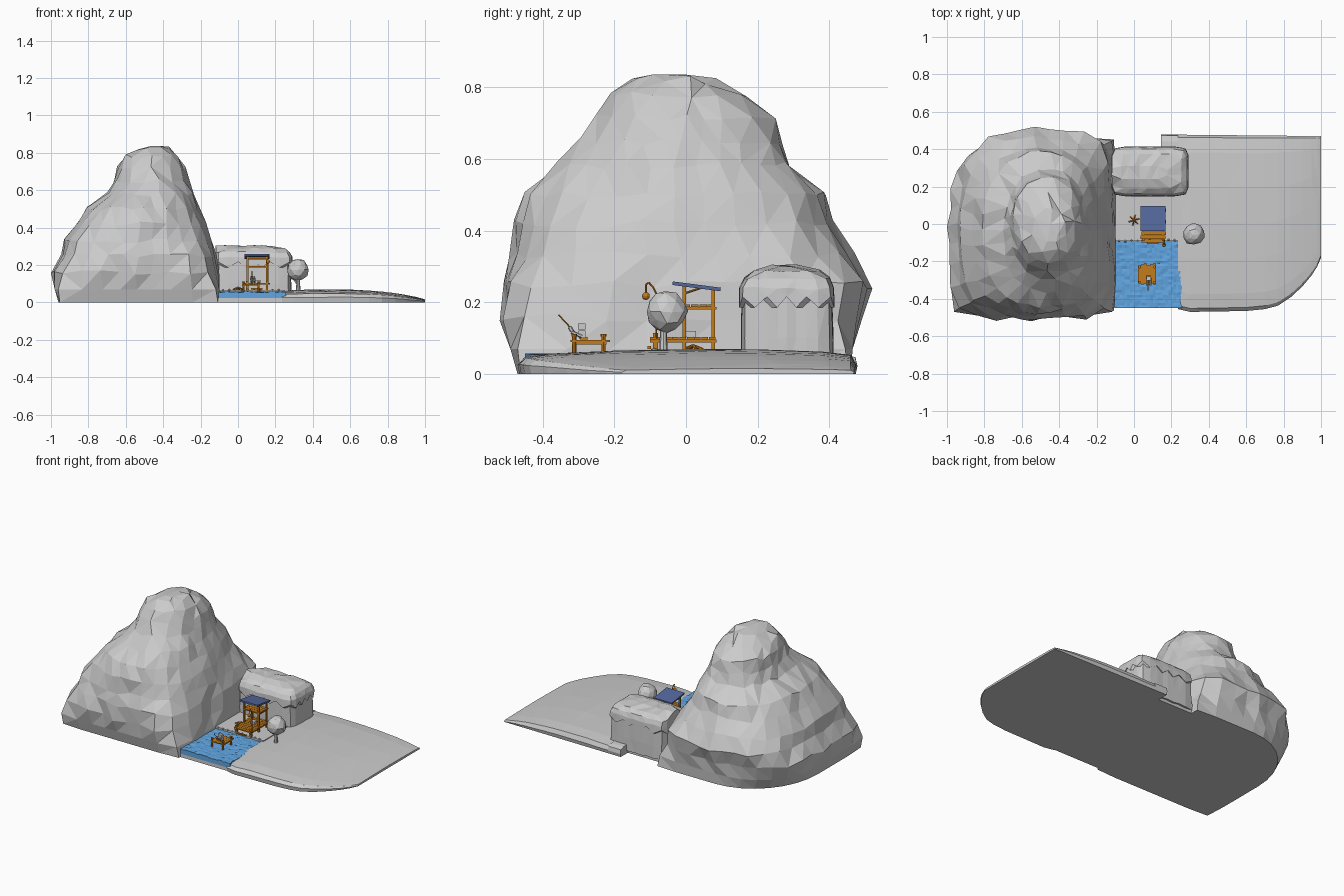
import bpy, bmesh, math, random
from mathutils import Vector, Matrix

if "Cube" in bpy.data.objects:
    bpy.data.objects.remove(bpy.data.objects["Cube"])

random.seed(4)

def material(name, rgb):
    m = bpy.data.materials.new(name)
    m.diffuse_color = (*rgb, 1)
    m.use_nodes = True
    m.node_tree.nodes["Principled BSDF"].inputs["Base Color"].default_value = m.diffuse_color
    return m

STONE = material("stone grey", (0.6, 0.6, 0.6))
WOOD = material("warm wood", (0.55, 0.2, 0.012))
WATER = material("water blue", (0.12, 0.38, 0.76))
ROOF = material("roof blue", (0.09, 0.14, 0.34))

def finish(name, bm, mat):
    bmesh.ops.recalc_face_normals(bm, faces=bm.faces)
    me = bpy.data.meshes.new(name)
    bm.to_mesh(me)
    bm.free()
    me.materials.append(mat)
    ob = bpy.data.objects.new(name, me)
    bpy.context.collection.objects.link(ob)
    return ob

def add_box(bm, x0, x1, y0, y1, z0, z1, tilt=0):
    m = (Matrix.Translation(((x0+x1)/2, (y0+y1)/2, (z0+z1)/2)) @ Matrix.Rotation(tilt, 4, 'X')
         @ Matrix.Diagonal((x1-x0, y1-y0, z1-z0, 1)))
    bmesh.ops.create_cube(bm, size=1, matrix=m)

def add_rod(bm, a, b, r, sides=8, r2=None):
    a, b = Vector(a), Vector(b)
    m = Matrix.Translation((a+b)/2) @ (b-a).to_track_quat('Z', 'Y').to_matrix().to_4x4()
    bmesh.ops.create_cone(bm, cap_ends=True, segments=sides, radius1=r,
                          radius2=r if r2 is None else r2, depth=(b-a).length, matrix=m)

def loft(bm, rings):
    rows = [[bm.verts.new(p) for p in ring] for ring in rings]
    n = len(rows[0])
    for a, b in zip(rows, rows[1:]):
        for i in range(n):
            bm.faces.new((a[i], a[(i+1) % n], b[(i+1) % n], b[i]))
    bm.faces.new(rows[0])
    bm.faces.new(rows[-1])
    bmesh.ops.triangulate(bm, faces=bm.faces[:])

def lerp(table, x):
    for (xa, va), (xb, vb) in zip(table, table[1:]):
        if x <= xb:
            return va + (vb-va)*max(0, (x-xa)/(xb-xa))
    return table[-1][1]

# boxy ring; the back left quarter can be softer than the rest
def superring(x0, x1, y0, y1, z, n, count, jitter, zj=0, soft=None):
    cx, cy, rx, ry = (x0+x1)/2, (y0+y1)/2, (x1-x0)/2, (y1-y0)/2
    pts = []
    for i in range(count):
        a = math.tau*i/count
        c, s = math.cos(a), math.sin(a)
        k = soft if soft and c < -.01 and s > .01 else n
        r = (abs(c)**k + abs(s)**k)**(-1/k)
        if i % (count//4):
            r *= 1 - random.random()*jitter
        pts.append((cx+rx*r*c, cy+ry*r*s, z + random.uniform(-zj, zj)))
    return pts

# mountain: stacked boxy rings that round off towards the summit
levels = [(0, -.96, -.10, -.47, .46, 40, 2), (.07, -.98, -.10, -.49, .465, 16, 2.3),
          (.16, -1.0, -.10, -.52, .49, 6, 2.8), (.25, -.945, -.115, -.51, .52, 4.5, 2.8),
          (.33, -.93, -.14, -.495, .47, 3.6, 2.6), (.42, -.87, -.17, -.48, .41, 3, 2.5),
          (.50, -.81, -.20, -.45, .39, 2.7, 2.4), (.58, -.70, -.235, -.37, .30, 2.5, 2.3),
          (.65, -.665, -.26, -.30, .275, 2.4, 2.3), (.72, -.65, -.28, -.25, .255, 2.3, 2.3),
          (.78, -.61, -.31, -.21, .17, 2.2, 2.2), (.822, -.55, -.36, -.16, .09, 2, 2)]
bm = bmesh.new()
rings = [superring(x0, x1, y0, y1, z, n, 32, .05 if z > .1 else 0, .012 if z > .1 else 0, k)
         for z, x0, x1, y0, y1, n, k in levels]
rings.append(superring(-.47, -.41, -.12, -.0, .836, 2, 32, 0))
loft(bm, rings)
bmesh.ops.remove_doubles(bm, verts=[v for v in bm.verts if v.co.z > .1], dist=.05)
finish("mountain", bm, STONE)

# lowland: cross-sections swept along x with a rounded rim
front = [(.24, -.455), (.3, -.47), (.6, -.465), (.75, -.45), (.87, -.37), (.97, -.25), (1, -.18)]
height = [(.24, .062), (.4, .07), (.6, .068), (.75, .06), (.87, .045), (.96, .027), (1, .015)]
rim = ((0, .4), (.02, .68), (.1, .82), (.3, .94), (.5, 1), (.7, 1), (.9, .9), (.985, .75), (1, .35))
def land_section(x, yf):
    yb, h = .48 - .01*x, lerp(height, x)
    top = [(x, yf+(yb-yf)*t, h*k + random.uniform(-.001, .001)) for t, k in rim]
    return [(x, yf+.005, 0)] + top + [(x, yb-.005, 0)]
bm = bmesh.new()
loft(bm, [land_section(x, lerp(front, x)) for x in
          (.235, .3, .4, .5, .6, .7, .77, .84, .9, .95, .98, 1)])
loft(bm, [land_section(x, .1) for x in (.145, .236)])
finish("lowland", bm, STONE)

# flat camp ground and pond bed
bm = bmesh.new()
add_box(bm, -.12, .25, -.09, .40, 0, .067)
add_box(bm, -.12, .245, -.447, -.08, 0, .024)
finish("camp_ground", bm, STONE)

# pond: rippled block with a ragged shore edge
bm = bmesh.new()
bmesh.ops.create_grid(bm, x_segments=26, y_segments=26, size=.5)
for v in bm.verts:
    u, w = v.co.x+.5, v.co.y+.5
    edge = .252 - .025*max(0, w-.5) + random.uniform(-.006, .006)*(u > .99)
    v.co = (-.105+(edge+.105)*u, -.45+.365*w + random.uniform(-.005, .005)*(w > .99),
            .055 + random.uniform(-.003, .003))
out = bmesh.ops.extrude_edge_only(bm, edges=[e for e in bm.edges if e.is_boundary])
for v in out['geom']:
    if isinstance(v, bmesh.types.BMVert):
        v.co.z = .024
bmesh.ops.contextual_create(bm, geom=[e for e in bm.edges if e.is_boundary])
finish("pond", bm, WATER)

# cave rock: body plus a slightly wider cap with a zigzag hem
def rock_ring(y0, y1, x1, z, j=.02):
    return superring(-.12, x1, y0, y1, z, 9, 32, j, .004)
bm = bmesh.new()
loft(bm, [rock_ring(.155, .412, .285, .02, 0), rock_ring(.153, .412, .285, .1), rock_ring(.155, .408, .28, .22)])
finish("cave_rock", bm, STONE)
bm = bmesh.new()
hem = [(x, y, .186 if i % 2 else .216) for i, (x, y, z) in enumerate(rock_ring(.148, .414, .291, .2, 0))]
loft(bm, [hem, rock_ring(.148, .413, .292, .24), rock_ring(.162, .402, .28, .268),
          rock_ring(.19, .375, .255, .288), rock_ring(.24, .31, .18, .302)])
bmesh.ops.remove_doubles(bm, verts=[v for v in bm.verts if v.co.z > .255], dist=.03)
finish("cave_cap", bm, STONE)

# stilt hut: legs, posts, plank decks, rails and step
bm = bmesh.new()
for x in (.05, .155):
    add_box(bm, x-.006, x+.006, -.092, -.078, .06, .115)
    for y, top in ((-.005, .25), (.076, .24)):
        add_box(bm, x-.005, x+.005, y-.005, y+.005, .06, top)
    add_box(bm, x-.004, x+.004, -.1, .085, .088, .096)
    add_box(bm, x-.004, x+.004, -.01, .085, .18, .187)
    add_rod(bm, (x, -.005, .225), (x, .04, .24), .003)
for i in range(9):
    y = -.1+i*.0205
    add_box(bm, .04-.004*(i % 2), .166+.003*(i % 3), y, y+.018, .096, .104)
for i in range(4):
    y = -.01+i*.0235
    add_box(bm, .042, .164, y, y+.021, .187, .195)
add_box(bm, .045, .16, -.008, -.002, .235, .243)
add_box(bm, .045, .16, .073, .079, .228, .236)
add_box(bm, .07, .13, -.108, -.098, .07, .078)
finish("stilt_hut", bm, WOOD)

bm = bmesh.new()
add_box(bm, .036, .168, -.038, .097, .24, .25, -.13)
finish("hut_roof", bm, ROOF)
bm = bmesh.new()
add_box(bm, .09, .12, 0, .028, .104, .12)
finish("hut_crate", bm, STONE)

# lantern pole with a hanging ball
bm = bmesh.new()
path = [(.16, -.083, .1), (.16, -.083, .225), (.16, -.092, .243), (.16, -.104, .256),
        (.16, -.112, .25), (.16, -.112, .225)]
for a, b in zip(path, path[1:]):
    add_rod(bm, a, b, .0025, 6)
bmesh.ops.create_uvsphere(bm, u_segments=10, v_segments=6, radius=.011,
                          matrix=Matrix.Translation((.16, -.112, .218)))
finish("lantern_pole", bm, WOOD)

# tree: round faceted crown on a forked trunk
bm = bmesh.new()
bmesh.ops.create_icosphere(bm, subdivisions=2, radius=.058, matrix=Matrix.Translation((.32, -.055, .174)))
for v in bm.verts:
    v.co += Vector([random.uniform(-.004, .004) for _ in range(3)])
finish("tree_crown", bm, STONE)
bm = bmesh.new()
add_rod(bm, (.322, -.063, .06), (.322, -.063, .13), .012, 8, .009)
add_rod(bm, (.32, -.063, .095), (.295, -.06, .13), .005, 6)
finish("tree_trunk", bm, STONE)

# fishing jetty: legs, planks, stool and rod
bm = bmesh.new()
for x in (.03, .11):
    for y in (-.312, -.23):
        add_rod(bm, (x, y, .045), (x, y, .108), .006)
        add_rod(bm, (x, y, .105), (x, y, .112), .008)
    add_box(bm, x-.004, x+.004, -.318, -.222, .083, .089)
for i in range(6):
    x = .022+i*.016
    add_box(bm, x, x+.0155, -.317-.006*(i % 2), -.222+.005*(i % 3), .089, .095)
add_rod(bm, (.075, -.295, .1), (.075, -.356, .166), .002, 6)
add_box(bm, .065, .09, -.295, -.275, .095, .104)
finish("jetty", bm, WOOD)

# seated angler made of simple blocks
bm = bmesh.new()
add_box(bm, .068, .09, -.3, -.28, .103, .122)
add_box(bm, .067, .091, -.302, -.28, .125, .141)
for x in (.07, .088):
    add_rod(bm, (x, -.29, .105), (x, -.32, .118), .005, 6)
    add_rod(bm, (x, -.318, .12), (x, -.325, .132), .006, 6)
finish("angler", bm, STONE)

# campfire logs and shoreline pebbles
bm = bmesh.new()
for i in range(6):
    a = math.tau*i/6 + .3
    add_rod(bm, (.028*math.cos(a), .02+.028*math.sin(a), .069), (0, .02, .08), .004, 6)
finish("campfire", bm, WOOD)
bm = bmesh.new()
for i in range(10):
    bmesh.ops.create_icosphere(bm, subdivisions=1, radius=random.uniform(.004, .009), matrix=Matrix.Translation(
        (-.08+i*.033, -.085+random.uniform(-.008, .008), .066)))
finish("shore_pebbles", bm, STONE)
